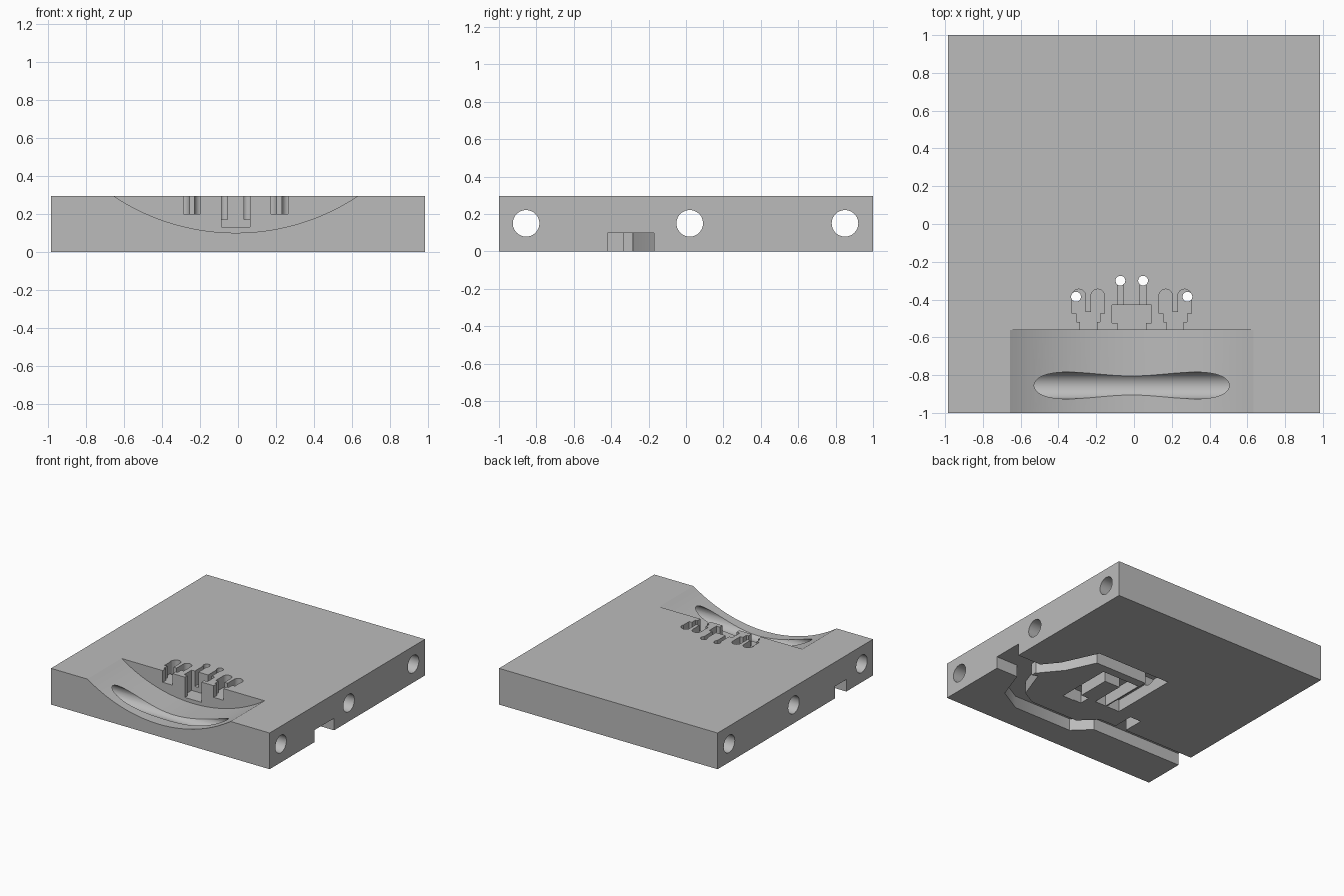
import bpy, bmesh, math
from mathutils import Vector, Matrix

if "Cube" in bpy.data.objects:
    bpy.data.objects.remove(bpy.data.objects["Cube"], do_unlink=True)

TOP = 0.295      # slab height
CX = -0.012      # symmetry line of the pockets
ABOVE = 0.4      # cutters reach past the top
CEIL = 0.098     # ceiling of the wire channels

grey = bpy.data.materials.new("plain grey")
grey.use_nodes = True
colour = (0.5, 0.5, 0.5, 1)
grey.diffuse_color = colour
grey.node_tree.nodes["Principled BSDF"].inputs["Base Color"].default_value = colour


def make_object(name, bm):
    bmesh.ops.recalc_face_normals(bm, faces=bm.faces)
    mesh = bpy.data.meshes.new(name)
    bm.to_mesh(mesh)
    bm.free()
    mesh.materials.append(grey)
    obj = bpy.data.objects.new(name, mesh)
    bpy.context.collection.objects.link(obj)
    return obj


def prism(name, points, z0, z1):
    bm = bmesh.new()
    face = bm.faces.new([bm.verts.new((p[0], p[1], z0)) for p in points])
    new = bmesh.ops.extrude_face_region(bm, geom=[face])["geom"]
    verts = [v for v in new if isinstance(v, bmesh.types.BMVert)]
    bmesh.ops.translate(bm, verts=verts, vec=(0, 0, z1 - z0))
    return make_object(name, bm)


def box(name, x0, x1, y0, y1, z0, z1):
    return prism(name, [(x0, y0), (x1, y0), (x1, y1), (x0, y1)], z0, z1)


def cylinder(name, centre, radius, length, axis, segments=48):
    bm = bmesh.new()
    turn = {"X": Matrix.Rotation(math.pi / 2, 4, "Y"),
            "Y": Matrix.Rotation(math.pi / 2, 4, "X"),
            "Z": Matrix.Identity(4)}[axis]
    bmesh.ops.create_cone(bm, cap_ends=True, segments=segments, radius1=radius,
                          radius2=radius, depth=length,
                          matrix=Matrix.Translation(centre) @ turn)
    return make_object(name, bm)


def channel(name, path, half):
    """Constant-width channel along a path, mitred at the bends."""
    pts = [Vector(p) for p in path]
    normals = []
    for a, b in zip(pts, pts[1:]):
        d = (b - a).normalized()
        normals.append(Vector((-d.y, d.x)))
    left, right = [], []
    for i, p in enumerate(pts):
        n1 = normals[max(i - 1, 0)]
        n2 = normals[min(i, len(normals) - 1)]
        offset = (n1 + n2) / (1 + n1.dot(n2)) * half
        left.append(p + offset)
        right.append(p - offset)
    return prism(name, left + right[::-1], -0.05, CEIL)


def slot(name, x, half, y0, y1, z0):
    """Upright slot with a round back end."""
    arc = [(x + half * math.cos(t * math.pi / 12),
            y1 - half + half * math.sin(t * math.pi / 12)) for t in range(13)]
    return prism(name, [(x + half, y0)] + arc + [(x - half, y0)], z0, ABOVE)


slab = box("base_slab", -0.985, 0.985, -1, 1, 0, TOP)


def cut(cutter):
    mod = slab.modifiers.new("cut", "BOOLEAN")
    mod.operation = "DIFFERENCE"
    mod.solver = "EXACT"
    mod.object = cutter
    with bpy.context.temp_override(object=slab, active_object=slab):
        bpy.ops.object.modifier_apply(modifier=mod.name)
    bpy.data.objects.remove(cutter, do_unlink=True)


bpy.context.view_layer.objects.active = slab

# Curved cradle at the front
R = 1.164
cut(cylinder("cradle", (CX, -0.88, 0.1 + R), R, 0.64, "Y", 192))

# Rod holes running from side to side
for y in (-0.855, 0.02, 0.85):
    cut(cylinder("rod_hole", (0, y, 0.15), 0.071, 2.4, "X"))

# Wire channels in the underside
cut(box("cable_mouth", 0.72, 1.1, -0.42, -0.17, -0.05, CEIL))
cut(channel("back_channel", [(0.76, -0.25), (0.62, -0.08), (0.5, 0.18),
                             (-0.07, 0.18), (-0.07, -0.33)], 0.06))
cut(channel("loop_channel", [(0.05, -0.33), (0.05, 0.0), (0.29, 0.0),
                             (0.29, -0.42)], 0.05))
cut(channel("front_channel", [(0.74, -0.34), (0.64, -0.62), (0.48, -0.71), (0, -0.71),
                              (-0.13, -0.585), (-1.1, -0.585)], 0.072))
cut(channel("left_branch", [(0.17, -0.37), (0.34, -0.37)], 0.045))
cut(channel("right_branch", [(-0.3, -0.34), (-0.3, -0.56)], 0.05))

# Contact pockets, mirrored about the middle
for s in (-1, 1):
    for off in (0.18, 0.28):
        cut(slot("clip_slot", CX + s * off, 0.036, -0.475, -0.345, 0.2))
    mid = CX + s * 0.23
    cut(box("clip_pocket", mid - 0.062, mid + 0.062, -0.52, -0.465, 0.2, ABOVE))
    cut(box("clip_mouth", mid - 0.045, mid + 0.045, -0.6, -0.51, 0.2, ABOVE))
    cut(cylinder("clip_wire_hole", (CX + s * 0.295, -0.385, 0.15), 0.026, 0.4, "Z", 24))
    cut(box("pin_slot", CX + s * 0.06 - 0.016, CX + s * 0.06 + 0.016,
            -0.45, -0.29, 0.17, ABOVE))
    cut(cylinder("pin_wire_hole", (CX + s * 0.06, -0.3, 0.15), 0.026, 0.4, "Z", 24))
cut(box("centre_pocket", CX - 0.105, CX + 0.105, -0.525, -0.43, 0.13, ABOVE))
cut(box("centre_mouth", CX - 0.075, CX + 0.075, -0.6, -0.515, 0.13, ABOVE))

# Round walls smooth, corners sharp
bpy.ops.object.select_all(action="DESELECT")
slab.select_set(True)
bpy.context.view_layer.objects.active = slab
bpy.ops.object.shade_smooth_by_angle(angle=math.radians(30))
